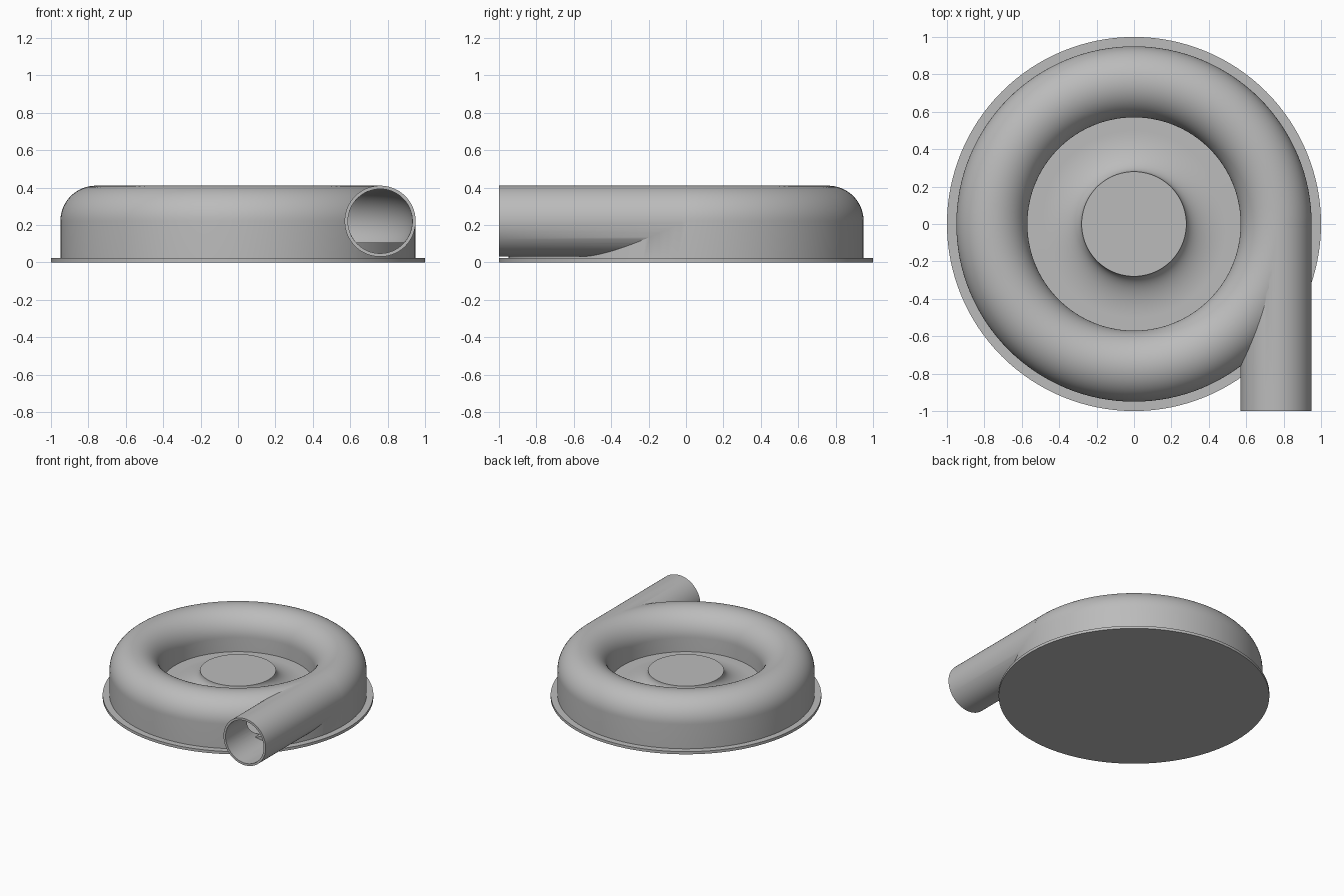
import bpy
import math

cube = bpy.data.objects.get("Cube")
if cube:
    bpy.data.objects.remove(cube, do_unlink=True)

SEGMENTS = 128
TUBE_X, TUBE_Z = 0.76, 0.22     # centre of the volute tube
OUTER_R, INNER_R = 0.19, 0.172  # tube radii
FLANGE_TOP, FLOOR_TOP = 0.022, 0.105

grey = bpy.data.materials.new("Cast Grey")
grey.use_nodes = True
grey.diffuse_color = (0.5, 0.5, 0.5, 1)
grey.node_tree.nodes["Principled BSDF"].inputs["Base Color"].default_value = (0.5, 0.5, 0.5, 1)


def arc(cx, cz, rx, rz, start, end, steps):
    """Points (radius, height) along an elliptical arc, angles in degrees."""
    angles = [math.radians(start + (end - start) * i / steps) for i in range(steps + 1)]
    return [(cx + rx * math.cos(a), cz + rz * math.sin(a)) for a in angles]


def lathe(name, profile, closed=False):
    """Spin a profile about z; an open profile is capped top and bottom."""
    n = len(profile)
    verts, faces = [], []
    for s in range(SEGMENTS):
        a = 2 * math.pi * s / SEGMENTS
        verts += [(r * math.cos(a), r * math.sin(a), z) for r, z in profile]
    for s in range(SEGMENTS):
        here, there = s * n, (s + 1) % SEGMENTS * n
        for i in range(n if closed else n - 1):
            j = (i + 1) % n
            faces.append((here + i, there + i, there + j, here + j))
    if not closed:
        faces.append([s * n for s in reversed(range(SEGMENTS))])
        faces.append([s * n + n - 1 for s in range(SEGMENTS)])
    mesh = bpy.data.meshes.new(name)
    mesh.from_pydata(verts, [], faces)
    mesh.materials.append(grey)
    obj = bpy.data.objects.new(name, mesh)
    bpy.context.collection.objects.link(obj)
    return obj


def pipe(name, radius, front, back):
    """Solid cylinder along y on the tube centre line."""
    bpy.ops.mesh.primitive_cylinder_add(
        vertices=96, radius=radius, depth=back - front,
        location=(TUBE_X, (front + back) / 2, TUBE_Z), rotation=(math.pi / 2, 0, 0))
    obj = bpy.context.object
    obj.name = name
    obj.data.materials.append(grey)
    return obj


def select(obj):
    bpy.ops.object.select_all(action='DESELECT')
    obj.select_set(True)
    bpy.context.view_layer.objects.active = obj


def combine(target, tool, operation):
    """Apply a boolean and discard the tool."""
    select(target)
    mod = target.modifiers.new(operation.title(), 'BOOLEAN')
    mod.operation, mod.object, mod.solver = operation, tool, 'EXACT'
    bpy.ops.object.modifier_apply(modifier=mod.name)
    bpy.data.objects.remove(tool, do_unlink=True)


# Base flange
flange = lathe("base_flange", [(1, 0), (1, FLANGE_TOP)])

# Back plate sealing the casing floor, flaring up into the central hub
hub = lathe("back_plate_and_hub",
            [(0.93, 0.01), (0.93, FLOOR_TOP)]
            + arc(0.50, 0.22, 0.22, 0.22 - FLOOR_TOP, 270, 180, 20))

# Volute casing: rounded top with straight walls down to the flange
casing = lathe("volute_casing",
               [(TUBE_X - OUTER_R, 0.01), (TUBE_X + OUTER_R, 0.01)]
               + arc(TUBE_X, TUBE_Z, OUTER_R, OUTER_R, 0, 180, 32), closed=True)

# Tangential outlet pipe, then the hollow inside pipe and volute
combine(casing, pipe("outlet_pipe", OUTER_R, -1, -0.02), 'UNION')
bore_ring = lathe("bore_ring", arc(TUBE_X, TUBE_Z, INNER_R, INNER_R, 0, 360, 48)[:-1], closed=True)
combine(casing, bore_ring, 'DIFFERENCE')
combine(casing, pipe("bore_pipe", INNER_R, -1.1, -0.02), 'DIFFERENCE')

for part in (flange, hub, casing):
    select(part)
    bpy.ops.object.shade_smooth_by_angle(angle=math.radians(30))
